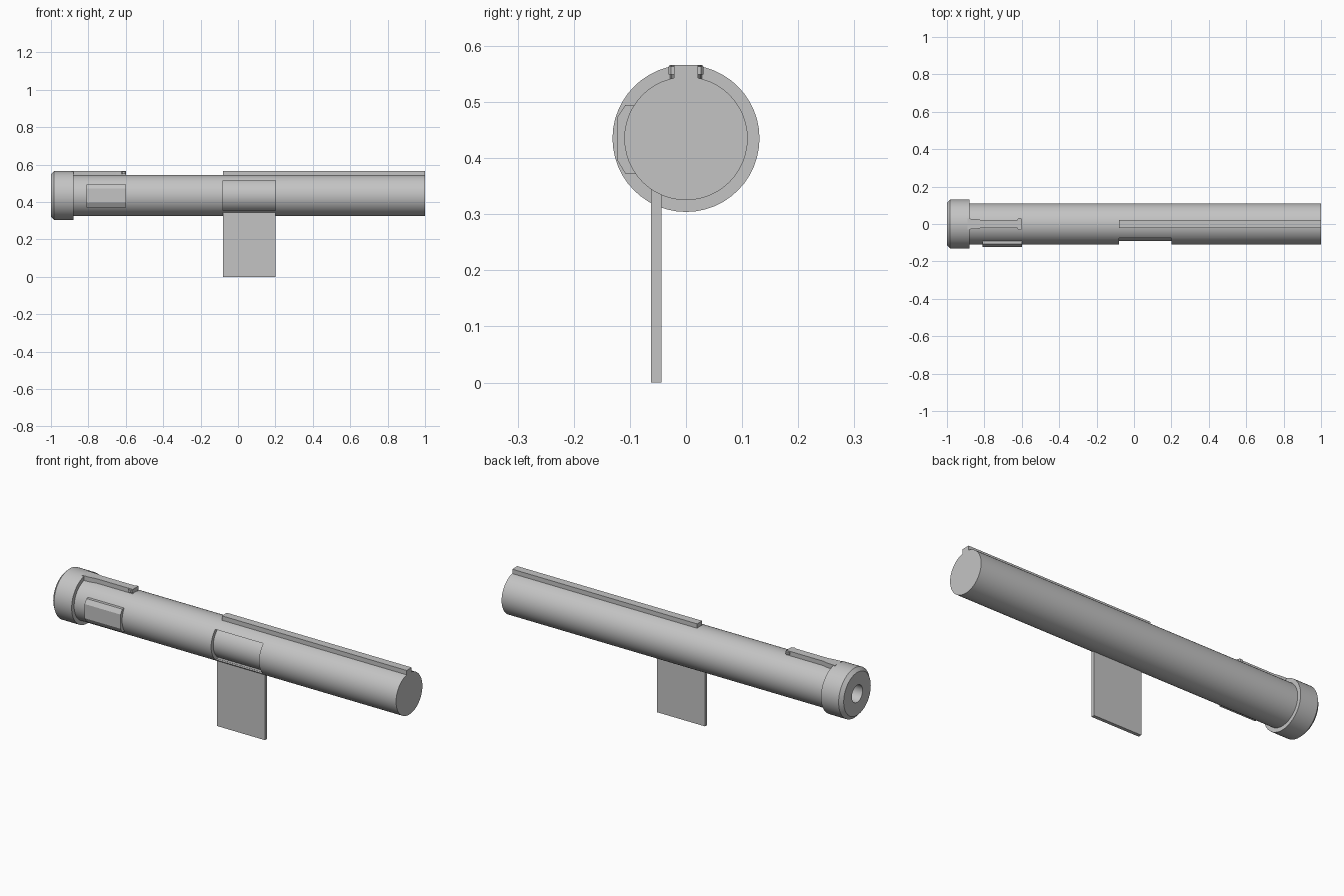
import bpy, bmesh, math

if "Cube" in bpy.data.objects:
    bpy.data.objects.remove(bpy.data.objects["Cube"])

AXIS_Z = 0.435      # height of the tube axis
R = 0.11            # tube radius
SIDES = 48

grey = bpy.data.materials.new("light_grey")
grey.diffuse_color = (0.55, 0.55, 0.55, 1)
grey.use_nodes = True
grey.node_tree.nodes["Principled BSDF"].inputs["Base Color"].default_value = grey.diffuse_color


def finish(name, bm, angle=30):
    bmesh.ops.remove_doubles(bm, verts=bm.verts, dist=1e-5)
    bmesh.ops.recalc_face_normals(bm, faces=bm.faces)
    for f in bm.faces:
        f.smooth = True
    me = bpy.data.meshes.new(name)
    bm.to_mesh(me)
    bm.free()
    me.materials.append(grey)
    me.set_sharp_from_angle(angle=math.radians(angle))
    ob = bpy.data.objects.new(name, me)
    bpy.context.collection.objects.link(ob)
    return ob


def lathe(name, profile):
    """Spin (x, radius) points about the tube axis."""
    bm = bmesh.new()
    vs = [bm.verts.new((x, 0, AXIS_Z + r)) for x, r in profile]
    es = [bm.edges.new(p) for p in zip(vs, vs[1:])]
    bmesh.ops.spin(bm, geom=vs + es, cent=(0, 0, AXIS_Z), axis=(1, 0, 0),
                   angle=math.tau, steps=SIDES, use_merge=False)
    bmesh.ops.remove_doubles(bm, verts=bm.verts, dist=1e-5)
    bmesh.ops.dissolve_degenerate(bm, edges=bm.edges, dist=1e-6)
    return finish(name, bm)


def prism(name, pts, to3d, vec):
    """Extrude a flat outline along vec."""
    bm = bmesh.new()
    f = bm.faces.new([bm.verts.new(to3d(*p)) for p in pts])
    ext = bmesh.ops.extrude_face_region(bm, geom=[f], use_keep_orig=True)
    bmesh.ops.translate(bm, vec=vec,
                        verts=[g for g in ext["geom"] if isinstance(g, bmesh.types.BMVert)])
    return finish(name, bm)


def along_x(name, pts, x0, x1):
    return prism(name, pts, lambda y, z: (x0, y, z), (x1 - x0, 0, 0))


def box(name, x0, x1, y0, y1, z0, z1):
    return along_x(name, [(y0, z0), (y1, z0), (y1, z1), (y0, z1)], x0, x1)


# main tube
tube = lathe("main_tube", [(-0.89, 0), (-0.89, R), (1, R), (1, 0)])

# end cap with chamfered rim and bored hole
lathe("end_cap", [(-0.91, 0), (-0.91, 0.045), (-1, 0.045), (-1, 0.113),
                  (-0.983, 0.131), (-0.88, 0.131), (-0.88, 0)])

# curved recess in the tube behind the open door
r_in, z_half = 0.092, 0.08
a = math.asin(z_half / r_in)
arc = [(-r_in * math.cos(a * t / 10), AXIS_Z + r_in * math.sin(a * t / 10))
       for t in range(-10, 11)]
cutter = along_x("recess_cutter", arc + [(-0.15, AXIS_Z + z_half), (-0.15, AXIS_Z - z_half)],
                 -0.08, 0.2)
cutter.hide_render = True
mod = tube.modifiers.new("recess", "BOOLEAN")
mod.operation, mod.solver, mod.object = "DIFFERENCE", "EXACT", cutter
bpy.context.view_layer.objects.active = tube
bpy.ops.object.modifier_apply(modifier="recess")
bpy.data.objects.remove(cutter)
tube.data.set_sharp_from_angle(angle=math.radians(30))

# hanging door panel
box("door_panel", -0.08, 0.2, -0.062, -0.044, 0, 0.356)

# long top rail
box("front_rail", -0.08, 1, -0.021, 0.021, 0.53, 0.566)

# short top rail, flared at the cap end
half = [(-0.89, 0.029), (-0.84, 0.026), (-0.815, 0.021), (-0.6, 0.021)]
prism("rear_rail", half + [(x, -y) for x, y in reversed(half)],
      lambda x, y: (x, y, 0.53), (0, 0, 0.036))

# latch knobs on both sides of the short rail
for side, s in (("left", 1), ("right", -1)):
    knob = [(-0.622, 0.018), (-0.622, 0.027), (-0.617, 0.031),
            (-0.605, 0.031), (-0.6, 0.027), (-0.6, 0.018)]
    prism("latch_knob_" + side, [(x, s * y) for x, y in knob],
          lambda x, y: (x, y, 0.549), (0, 0, 0.014))

# chamfered side plate
along_x("side_plate", [(-0.08, 0.495), (-0.108, 0.495), (-0.123, 0.472),
                       (-0.123, 0.397), (-0.108, 0.372), (-0.08, 0.372)], -0.81, -0.6)
